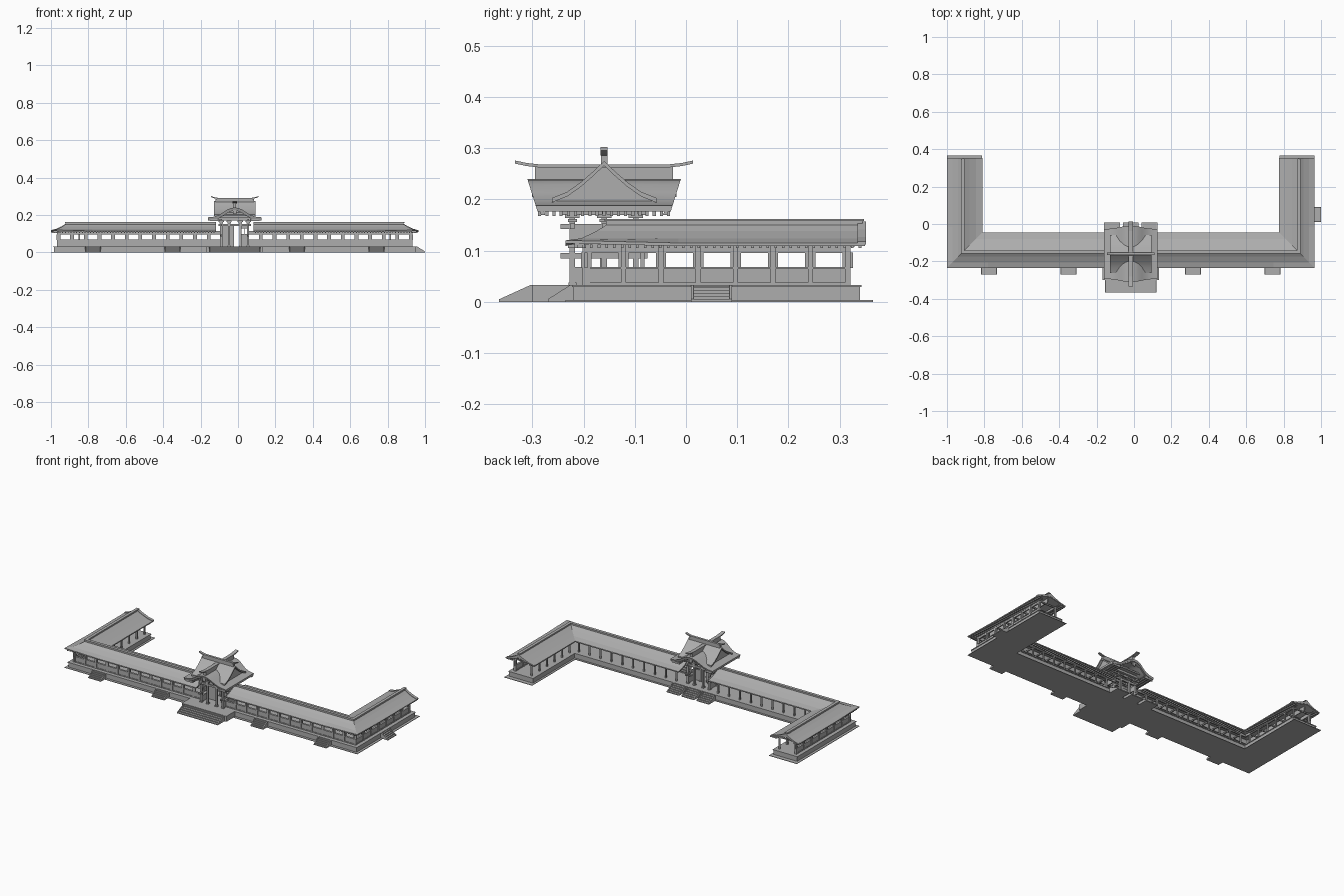
import bpy, bmesh

if "Cube" in bpy.data.objects:
    bpy.data.objects.remove(bpy.data.objects["Cube"], do_unlink=True)

grey = bpy.data.materials.new("plain_grey")
grey.use_nodes = True
grey.diffuse_color = (0.42, 0.42, 0.42, 1)
grey.node_tree.nodes["Principled BSDF"].inputs["Base Color"].default_value = (0.42, 0.42, 0.42, 1)

CX = -0.0175             # symmetry plane
X, F = 0.9825, -0.235    # outer eave: half width and front
GY = -0.16               # gatehouse centre
PITCH = 0.073
FLOOR = 0.033


def finish(name, bm, mirror=False, smooth=False):
    bmesh.ops.recalc_face_normals(bm, faces=bm.faces)
    me = bpy.data.meshes.new(name)
    bm.to_mesh(me)
    bm.free()
    me.materials.append(grey)
    ob = bpy.data.objects.new(name, me)
    ob.location.x = CX
    bpy.context.collection.objects.link(ob)
    if mirror:
        mod = ob.modifiers.new("mirror", "MIRROR")
        mod.use_mirror_merge = False
    if smooth:
        bpy.ops.object.select_all(action="DESELECT")
        ob.select_set(True)
        bpy.context.view_layer.objects.active = ob
        bpy.ops.object.shade_smooth_by_angle(angle=0.6)
    return ob


def add_loft(bm, rings):
    rows = [[bm.verts.new(p) for p in r] for r in rings]
    n = len(rows[0])
    for a, b in zip(rows, rows[1:]):
        for i in range(n):
            bm.faces.new((a[i], a[(i + 1) % n], b[(i + 1) % n], b[i]))
    bm.faces.new(rows[0])
    bm.faces.new(rows[-1][::-1])


def loft(name, rings, mirror=False, smooth=False):
    bm = bmesh.new()
    add_loft(bm, rings)
    return finish(name, bm, mirror, smooth)


def boxes(name, items, mirror=True):
    """Each item is centre x, centre y, size x, size y, bottom, top."""
    bm = bmesh.new()
    for x, y, w, d, z0, z1 in items:
        add_loft(bm, [[(x + sx * w / 2, y + sy * d / 2, z)
                       for sx, sy in ((-1, -1), (1, -1), (1, 1), (-1, 1))] for z in (z0, z1)])
    return finish(name, bm, mirror)


def gallery(name, profile, start=0.0, end=0.35, lift=0.0):
    """Sweep a (distance in from eave, height) profile round one half of the building."""
    rings = []
    for k in range(5):
        ring = []
        for d, z in profile:
            x, y = ((start, F + d), (X - 0.22, F + d), (X - d, F + d),
                    (X - d, F + 0.22), (X - d, end))[k]
            ring.append((x, y, z + (lift if k == 2 and d < 0.02 else 0)))
        rings.append(ring)
    return loft(name, rings, True)


def band(d0, d1, z0, z1):
    return [(d0, z0), (d1, z0), (d1, z1), (d0, z1)]


# Terrace
gallery("ground_plate", band(0, 0.187, 0, 0.003), end=0.365)
gallery("terrace_slab", band(0.015, 0.175, 0, FLOOR - 0.004), end=0.34)
gallery("terrace_edge", band(0.012, 0.178, FLOOR - 0.004, FLOOR), end=0.343)

# Gallery roof
roof = [(0, 0.115), (0.03, 0.124), (0.06, 0.138), (0.085, 0.154), (0.12, 0.137),
        (0.155, 0.123), (0.19, 0.115), (0.19, 0.109), (0.085, 0.134), (0, 0.109)]
gallery("gallery_roof", roof, start=0.1, lift=0.005)
gallery("gallery_ridge", band(0.079, 0.091, 0.145, 0.158), start=0.1, end=0.345)
gallery("gallery_ridge_cap", band(0.076, 0.094, 0.158, 0.162), start=0.1, end=0.348)
loft("gable_end_board", [[(X - d, y, z + 0.003) for d, z in roof] for y in (0.335, 0.352)], True)

# Gallery walls and beams
gallery("low_wall", band(0.037, 0.043, FLOOR, 0.064), start=0.075, end=0.316)
gallery("wall_sill", band(0.034, 0.046, 0.064, 0.068), start=0.075, end=0.316)
gallery("wall_foot", band(0.034, 0.046, FLOOR, 0.038), start=0.075, end=0.316)
gallery("wall_head", band(0.036, 0.044, 0.095, 0.115), start=0.075, end=0.316)
gallery("inner_beam", band(0.146, 0.154, 0.102, 0.114), start=0.075, end=0.316)
gallery("ceiling_beam", band(0.083, 0.088, 0.108, 0.14), start=0.1, end=0.33)

posts, frames, columns, ties, rafters = [], [], [], [], []
for i in range(12):
    x = X - 0.04 - i * PITCH
    posts.append((x, F + 0.04, 0.010, 0.014, FLOOR, 0.112))
    frames.append((x, F + 0.04, 0.020, 0.006, 0.066, 0.096))
    if i > 1:
        columns.append((x, F + 0.15, 0.008, 0.008, FLOOR, 0.11))
        ties.append((x, F + 0.095, 0.006, 0.11, 0.102, 0.109))
for i in range(8):
    y = F + 0.04 + i * PITCH
    posts.append((X - 0.04, y, 0.014, 0.010, FLOOR, 0.112))
    frames.append((X - 0.04, y, 0.006, 0.020, 0.066, 0.096))
    if i > 1:
        columns.append((X - 0.15, y, 0.008, 0.008, FLOOR, 0.11))
        ties.append((X - 0.095, y, 0.11, 0.006, 0.102, 0.109))
for i in range(60):
    x = 0.11 + i * 0.015
    if x < X - 0.01:
        rafters.append((x, F + 0.022, 0.005, 0.036, 0.105, 0.112))
    if x < X - 0.19:
        rafters.append((x, F + 0.168, 0.005, 0.036, 0.105, 0.112))
    y = F + 0.02 + i * 0.015
    if y < 0.34:
        rafters.append((X - 0.022, y, 0.036, 0.005, 0.105, 0.112))
        if y > F + 0.19:
            rafters.append((X - 0.168, y, 0.036, 0.005, 0.105, 0.112))
boxes("wall_posts", posts)
boxes("window_frames", frames)
boxes("inner_columns", columns)
boxes("tie_beams", ties)
boxes("eave_rafters", rafters)


# Stairs: treads between sloping cheeks, running down along a direction
def stairs(name, x, y, dx, dy, width, depth, mirror=True, n=5):
    bm = bmesh.new()

    def at(s, t, z):
        return (x + dx * t + dy * s, y + dy * t + dx * s, z)
    half = width / 2
    steps = [(0, 0)]
    for i in range(n):
        z = FLOOR * (n - i) / (n + 1)
        steps += [(depth * i / n, z), (depth * (i + 1) / n, z)]
    steps.append((depth, 0))
    add_loft(bm, [[at(s, t, z) for t, z in steps] for s in (-half, half)])
    cheek = [(0, 0), (0, FLOOR), (depth * 0.12, FLOOR), (depth, 0.005), (depth, 0)]
    for side in (-1, 1):
        add_loft(bm, [[at(side * s, t, z) for t, z in cheek] for s in (half, half - 0.005)])
    return finish(name, bm, mirror)


stairs("outer_front_stairs", 0.757, -0.22, 0, -1, 0.085, 0.05)
stairs("inner_front_stairs", 0.332, -0.22, 0, -1, 0.085, 0.05)
stairs("side_stairs", X - 0.015, 0.05, 1, 0, 0.08, 0.05, mirror=False)
stairs("gate_stairs", 0, -0.295, 0, -1, 0.275, 0.07, mirror=False)
stairs("back_stairs", 0.1, -0.057, 0, 1, 0.084, 0.066)
stairs("middle_back_stairs", 0, -0.057, 0, 1, 0.084, 0.066, mirror=False)
boxes("gate_platform", [(0, -0.255, 0.30, 0.09, 0, FLOOR)], False)

# Gatehouse frame
pillars, caps = [], []
for y in (GY - 0.062, GY, GY + 0.062):
    for x in (0.03, 0.072):
        pillars.append((x, y, 0.011, 0.011, FLOOR, 0.165))
        caps += [(x, y, 0.016, 0.016, FLOOR, 0.038), (x, y, 0.018, 0.018, 0.156, 0.162),
                 (x, y, 0.028, 0.028, 0.164, 0.172)]
boxes("gate_pillars", pillars)
boxes("gate_brackets", caps)
beams = [(0, GY + s * 0.062, 0.175, 0.009, z, z + 0.011) for s in (-1, 0, 1) for z in (0.142, 0.17)]
boxes("gate_cross_beams", beams, False)
boxes("gate_side_beams", [(0.072, GY, 0.009, 0.17, z, z + 0.01) for z in (0.085, 0.142, 0.17)])
boxes("gate_side_walls", [(0.072, GY, 0.006, 0.124, FLOOR, 0.068),
                          (0.072, GY, 0.006, 0.124, 0.115, 0.15)])
boxes("gate_doors", [(0.051, GY, 0.040, 0.005, FLOOR, 0.098), (0.051, GY, 0.040, 0.005, 0.128, 0.15),
                     (0.051, GY, 0.004, 0.006, FLOOR, 0.15)])
boxes("gate_door_leaf", [(-0.035, GY - 0.005, 0.06, 0.006, FLOOR, 0.143)], False)
boxes("gate_eave_rafters", [(0.107, GY - 0.126 + i * 0.014, 0.05, 0.006, 0.168, 0.178)
                            for i in range(19)])

# Bell-curved lower roof, running front to back
bell = [(0, 0.24), (0.018, 0.238), (0.04, 0.229), (0.062, 0.214), (0.085, 0.2),
        (0.112, 0.191), (0.142, 0.188)]


def both(half):
    return [(-a, z) for a, z in half[:0:-1]] + half


def shell(curve, thick):
    return curve + [(a, z - thick) for a, z in curve[::-1]]


def overhang(z):
    return 0.130 + 0.020 * (z - 0.176) / 0.064


lower = shell(both(bell), 0.012)
loft("gate_lower_roof", [[(x, GY + s * overhang(z), z) for x, z in lower]
                         for s in (-1, -0.5, 0, 0.5, 1)], smooth=True)
loft("gate_ceiling", [[(x, y, z - 0.006) for x, z in both(bell[:6])]
                      for y in (GY - 0.075, GY + 0.075)])
for s, place in ((-1, "front"), (1, "back")):
    loft(place + "_curved_board", [[(x, GY + s * (overhang(z) + o), z - 0.004)
                                    for x, z in shell(both(bell), 0.014)] for o in (-0.014, -0.006)])
    boxes(place + "_gable_pendant", [(0, GY + s * 0.138, 0.02, 0.006, 0.205, 0.226)], False)

# Upper cross gable, running side to side
slope = [(0, 0.275), (0.02, 0.256), (0.045, 0.234), (0.072, 0.215), (0.102, 0.203)]
loft("gate_upper_roof", [[(x, GY + a, z) for a, z in shell(both(slope), 0.009)]
                         for x in (-0.112, 0.112)], smooth=True)
loft("gate_gable_wall", [[(x, GY + a * 0.95, z - 0.006) for a, z in both(slope)]
                         for x in (-0.098, 0.098)])

# Ridges with upturned caps
boxes("long_ridge", [(0, GY, 0.016, 0.27, 0.232, 0.263)], False)
boxes("cross_ridge", [(0, GY, 0.208, 0.013, 0.262, 0.286)], False)


def ridge_cap(name, length, z, rise, width, along_y):
    curve = [(0, z), (length * 0.7, z), (length * 0.87, z + rise * 0.4), (length, z + rise)]
    rings = [[(w, GY + a, h) if along_y else (a, GY + w, h) for a, h in shell(both(curve), 0.006)]
             for w in (-width / 2, width / 2)]
    return loft(name, rings)


ridge_cap("long_ridge_cap", 0.174, 0.268, 0.008, 0.022, True)
ridge_cap("cross_ridge_cap", 0.128, 0.292, 0.01, 0.014, False)
